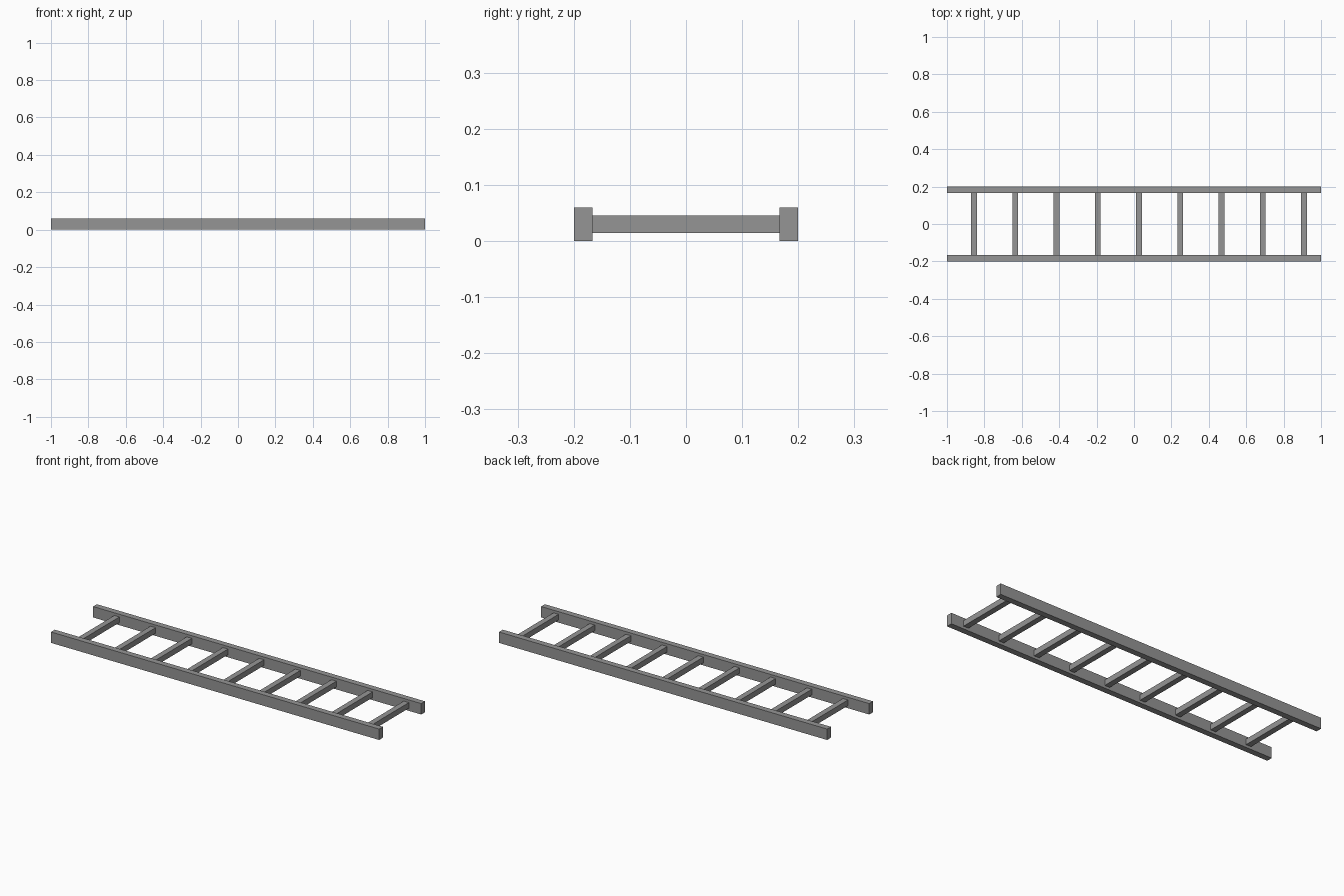
import bpy

if "Cube" in bpy.data.objects:
    bpy.data.objects.remove(bpy.data.objects["Cube"])

RAIL_T, RAIL_H, HALF_W = 0.033, 0.06, 0.2
RUNG_COUNT, RUNG_T = 9, 0.031
FIRST_X, LAST_X = -0.855, 0.909

# Dark grey metal shared by all parts
metal = bpy.data.materials.new("dark_grey")
metal.diffuse_color = (0.3, 0.3, 0.3, 1)
metal.use_nodes = True
metal.node_tree.nodes["Principled BSDF"].inputs["Base Color"].default_value = metal.diffuse_color


def box(name, size, location):
    bpy.ops.mesh.primitive_cube_add(size=1, location=location)
    obj = bpy.context.object
    obj.name = name
    obj.scale = size
    bpy.ops.object.transform_apply(location=False, rotation=False, scale=True)
    obj.data.materials.append(metal)
    return obj


# Two long side rails
for side, label in ((-1, "front"), (1, "back")):
    box(f"{label}_rail", (2, RAIL_T, RAIL_H),
        (0, side * (HALF_W - RAIL_T / 2), RAIL_H / 2))

# Evenly spaced square rungs, spanning between the rails
step = (LAST_X - FIRST_X) / (RUNG_COUNT - 1)
for i in range(RUNG_COUNT):
    box(f"rung_{i + 1}", (RUNG_T, 2 * (HALF_W - RAIL_T), RUNG_T),
        (FIRST_X + i * step, 0, RAIL_H / 2))
